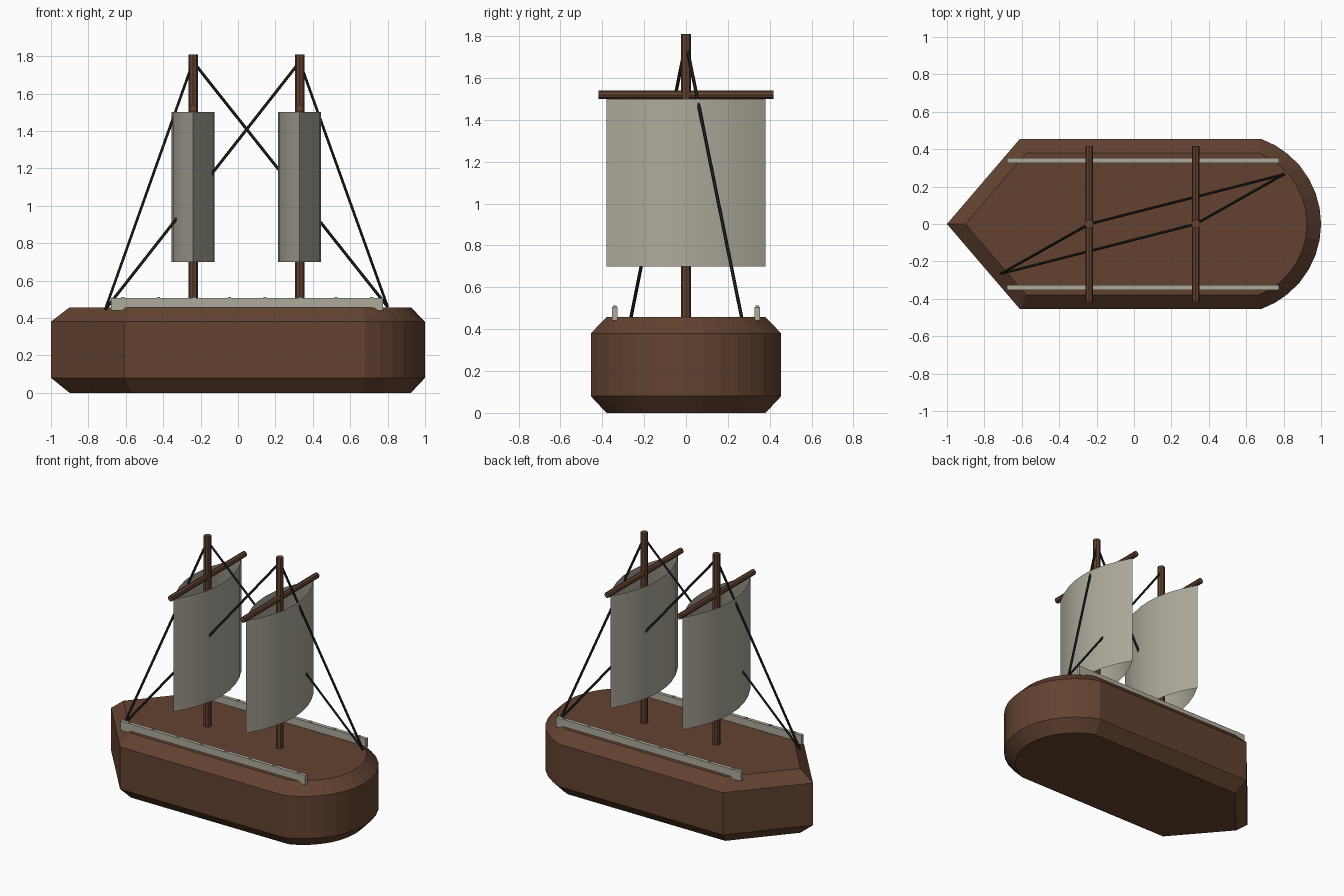
import bpy, bmesh, math
from mathutils import Vector

if "Cube" in bpy.data.objects:
    bpy.data.objects.remove(bpy.data.objects["Cube"])


def material(name, rgb):
    m = bpy.data.materials.new(name)
    m.diffuse_color = (*rgb, 1)
    m.use_nodes = True
    m.node_tree.nodes["Principled BSDF"].inputs["Base Color"].default_value = m.diffuse_color
    return m


WOOD = material("brown_wood", (0.125, 0.055, 0.03))
CLOTH = material("pale_cloth", (0.42, 0.40, 0.33))
ROPE = material("dark_rope", (0.018, 0.018, 0.016))


def finish(bm, name, mat):
    me = bpy.data.meshes.new(name)
    bm.to_mesh(me)
    bm.free()
    me.materials.append(mat)
    ob = bpy.data.objects.new(name, me)
    bpy.context.collection.objects.link(ob)
    return ob


def rod(name, a, b, r, mat, sides=8):
    a, b = Vector(a), Vector(b)
    bm = bmesh.new()
    bmesh.ops.create_cone(bm, cap_ends=True, segments=sides, radius1=r, radius2=r,
                          depth=(b - a).length)
    ob = finish(bm, name, mat)
    ob.location = (a + b) / 2
    ob.rotation_euler = (b - a).to_track_quat('Z', 'Y').to_euler()
    return ob


def box(bm, centre, size):
    vs = bmesh.ops.create_cube(bm, size=1)["verts"]
    bmesh.ops.scale(bm, vec=size, verts=vs)
    bmesh.ops.translate(bm, vec=centre, verts=vs)


# Hull: pointed bow, straight sides, arc stern, chamfered top and bottom
W, X0 = 0.455, 0.68
R = ((1 - X0) ** 2 + W ** 2) / (2 * (1 - X0))
half = math.asin(W / R)
N = 14
outline = [(-1, 0), (-0.61, -W)]
for i in range(N + 1):
    t = half * (2 * i / N - 1)
    outline.append((1 - R + R * math.cos(t), R * math.sin(t)))
outline.append((-0.61, W))
bm = bmesh.new()
top = bm.faces.new([bm.verts.new((x, y, 0.38)) for x, y in outline])
low = [bm.verts.new((x, y, 0.08)) for x, y in outline]
n = len(outline)
tv = list(top.verts)
for i in range(n):
    j = (i + 1) % n
    bm.faces.new((low[i], low[j], tv[j], tv[i]))
bottom = bm.faces.new(low[::-1])
bm.normal_update()
for face, d in ((top, 0.077), (bottom, 0.08)):
    bmesh.ops.inset_individual(bm, faces=[face], thickness=0.075, depth=d,
                               use_even_offset=True)
finish(bm, "hull", WOOD)

# Side rails with small studs along the top
for side, y in (("right", -0.34), ("left", 0.34)):
    bm = bmesh.new()
    box(bm, (0.048, y, 0.474), (1.455, 0.026, 0.066))
    for i in range(8):
        box(bm, (-0.615 + 0.19 * i, y, 0.495), (0.016, 0.018, 0.034))
    finish(bm, "rail_" + side, CLOTH)

# Masts, yards, open lens-shaped sails and stays
anchors = ((-0.71, -0.265, 0.445), (0.80, 0.265, 0.46))
for label, mx in (("fore", -0.24), ("aft", 0.33)):
    rod(label + "_mast", (mx, 0, 0.44), (mx, 0, 1.81), 0.025, WOOD)
    rod(label + "_yard", (mx, -0.417, 1.52), (mx, 0.417, 1.52), 0.02, WOOD)

    bm = bmesh.new()
    S = 8
    plan = []
    for s in (1, -1):
        for i in range(S):
            t = s * (2 * i / S - 1)
            plan.append((mx + s * 0.115 * (1 - t * t), 0.38 * t))
    lo = [bm.verts.new((x, y, 0.7)) for x, y in plan]
    hi = [bm.verts.new((x, y, 1.5)) for x, y in plan]
    for i in range(2 * S):
        j = (i + 1) % (2 * S)
        f = bm.faces.new((lo[i], lo[j], hi[j], hi[i]))
        f.smooth = True
    for i in (0, S):  # crisp side edges
        bm.edges.get((lo[i], hi[i])).smooth = False
    finish(bm, label + "_sail", CLOTH)

    for k, a in enumerate(anchors):
        rod(f"{label}_stay_{k + 1}", (mx, 0, 1.77), a, 0.008, ROPE, 6)
